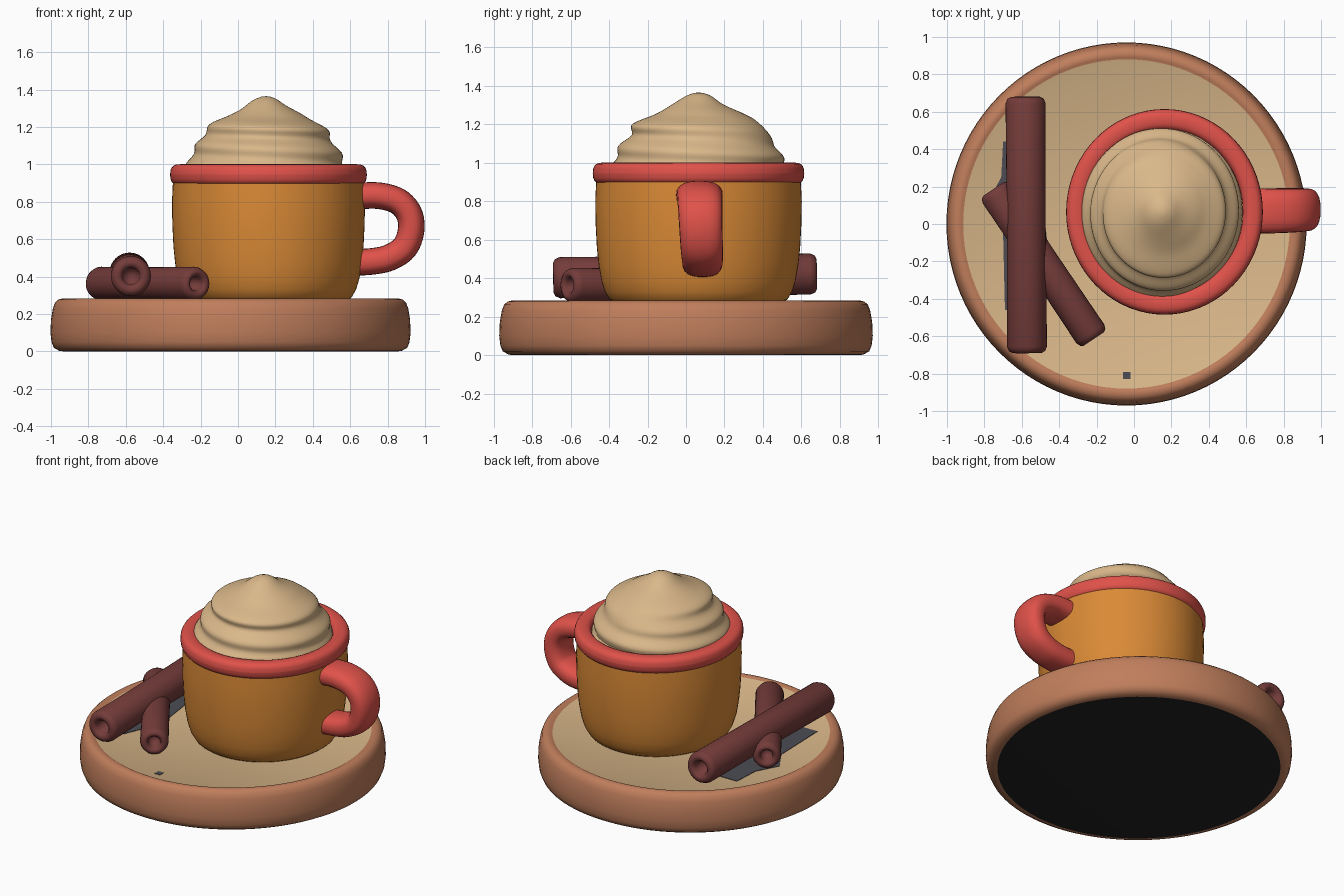
import bpy, math
from mathutils import Vector

if "Cube" in bpy.data.objects:
    bpy.data.objects.remove(bpy.data.objects["Cube"])


def material(name, r, g, b):
    def lin(c):
        c /= 255
        return c / 12.92 if c <= 0.04045 else ((c + 0.055) / 1.055) ** 2.4
    m = bpy.data.materials.new(name)
    m.diffuse_color = (lin(r), lin(g), lin(b), 1)
    m.use_nodes = True
    m.node_tree.nodes["Principled BSDF"].inputs["Base Color"].default_value = m.diffuse_color
    return m


TERRA = material("terracotta", 192, 126, 92)
TAN = material("cream_tan", 218, 184, 138)
ORANGE = material("orange_glaze", 218, 138, 54)
RED = material("coral_red", 224, 82, 74)
BROWN = material("cinnamon_brown", 116, 60, 58)
DARK = material("underside_black", 34, 34, 36)
GREY = material("slate_grey", 76, 76, 84)


def build(name, verts, faces, mats, idx=None, angle=50):
    me = bpy.data.meshes.new(name)
    me.from_pydata(verts, [], faces)
    for m in mats:
        me.materials.append(m)
    me.shade_smooth()
    if idx:
        me.polygons.foreach_set("material_index", idx)
    me.set_sharp_from_angle(angle=math.radians(angle))
    ob = bpy.data.objects.new(name, me)
    bpy.context.collection.objects.link(ob)
    return ob


def lathe(name, profile, mats, center=(0, 0, 0), sy=1.0, n=72, rule=None, wobble=None, angle=50):
    """Revolve (radius, height) points about z; ends with radius 0 become poles."""
    verts, rings = [], []
    for r, z in profile:
        if r == 0:
            rings.append([len(verts)] * n)
            verts.append((0, 0, z))
        else:
            rings.append(list(range(len(verts), len(verts) + n)))
            for k in range(n):
                t = 2 * math.pi * k / n
                q = r + (wobble(t, r, z) if wobble else 0)
                verts.append((q * math.cos(t), q * sy * math.sin(t), z))
    faces, idx = [], []
    for i in range(len(rings) - 1):
        a, b = rings[i], rings[i + 1]
        for k in range(n):
            j = (k + 1) % n
            f = list(dict.fromkeys((a[k], a[j], b[j], b[k])))
            faces.append(f)
            idx.append(rule(i) if rule else 0)
    ob = build(name, verts, faces, mats, idx, angle)
    ob.location = center
    return ob


def smooth_path(pts, steps=8):
    """Catmull-Rom interpolation through the points."""
    p = [Vector(q) for q in pts]
    p = [2 * p[0] - p[1]] + p + [2 * p[-1] - p[-2]]
    out = []
    for i in range(1, len(p) - 2):
        a, b, c, d = p[i - 1:i + 3]
        for s in range(steps):
            t = s / steps
            out.append(0.5 * (2 * b + (c - a) * t + (2 * a - 5 * b + 4 * c - d) * t * t
                              + (3 * b - a - 3 * c + d) * t ** 3))
    return out + [p[-2]]


# Saucer: dark underside, terracotta edge, tan top
saucer = [(0, 0), (0.89, 0), (0.915, 0.003), (0.945, 0.02), (0.957, 0.05), (0.963, 0.10),
          (0.96, 0.17), (0.95, 0.23), (0.938, 0.262), (0.92, 0.278), (0.90, 0.283),
          (0.885, 0.281), (0.873, 0.275), (0, 0.275)]
lathe("saucer", saucer, [TERRA, TAN, DARK], (-0.04, 0, 0), 1.008, 96,
      lambda i: 2 if i == 0 else (1 if i == len(saucer) - 2 else 0))

# Mug body and rolled rim
MUG = (0.163, 0.065, 0)
lathe("mug_body", [(0, 0.272), (0.42, 0.272), (0.445, 0.29), (0.468, 0.33), (0.486, 0.39),
                   (0.499, 0.47), (0.508, 0.56), (0.514, 0.68), (0.516, 0.80), (0.51, 0.93)],
      [ORANGE], MUG, 1.04)
rim = []
for k in range(21):
    t = 2 * math.pi * k / 20
    c, s = math.cos(t), math.sin(t)
    rim.append((0.472 + 0.054 * math.copysign(abs(c) ** 0.75, c),
                0.945 + 0.056 * math.copysign(abs(s) ** 0.75, s)))
lathe("mug_rim", rim, [RED], MUG, 1.045)

# Whipped cream mound with a gentle swirl
cream = smooth_path([(0.43, 0.95, 0), (0.418, 1.0, 0), (0.40, 1.05, 0), (0.375, 1.10, 0),
                     (0.338, 1.145, 0), (0.322, 1.19, 0), (0.285, 1.22, 0), (0.22, 1.252, 0),
                     (0.13, 1.30, 0), (0.065, 1.345, 0), (0.025, 1.362, 0)], 4)
lathe("whipped_cream", [(p.x, p.y) for p in cream] + [(0, 1.365)], [TAN],
      (0.15, 0.065, 0), 1.06,
      wobble=lambda t, r, z: 0.011 * min(1, r / 0.3) * math.sin(t + 55 * z) * (z > 0.98))

# Handle: oval section swept along a C-shaped path
path = smooth_path([(0.62, 0.07, 0.83), (0.75, 0.07, 0.833), (0.855, 0.072, 0.803),
                    (0.915, 0.075, 0.735), (0.925, 0.078, 0.645), (0.89, 0.082, 0.555),
                    (0.81, 0.085, 0.502), (0.72, 0.085, 0.482), (0.61, 0.085, 0.475)], 6)
verts, faces, N = [], [], 24
for i, p in enumerate(path):
    tan = (path[min(i + 1, len(path) - 1)] - path[max(i - 1, 0)]).normalized()
    side = Vector((0, 1, 0))
    norm = tan.cross(side).normalized()
    w = 0.122 - 0.02 * i / len(path)
    for k in range(N):
        t = 2 * math.pi * k / N
        c, s = math.cos(t), math.sin(t)
        verts.append(p + side * w * math.copysign(abs(c) ** 0.8, c)
                     + norm * 0.071 * math.copysign(abs(s) ** 0.8, s))
for i in range(len(path) - 1):
    for k in range(N):
        j = (k + 1) % N
        faces.append((i * N + k, (i + 1) * N + k, (i + 1) * N + j, i * N + j))
build("mug_handle", verts, faces, [RED])


# Cinnamon sticks: rounded rods with hollow ends
def stick(name, a, b, r):
    a, b = Vector(a), Vector(b)
    h = (b - a).length / 2
    end = [(0, h - 0.09), (0.36 * r, h - 0.08), (0.42 * r, h - 0.02), (0.55 * r, h - 0.003),
           (0.72 * r, h), (0.9 * r, h - 0.01), (r, h - 0.035)]
    prof = [(q, -z) for q, z in end] + [(0.97 * r, 0)] + end[::-1]
    ob = lathe(name, prof, [BROWN], (a + b) / 2, n=32, angle=80)
    ob.rotation_euler = (b - a).to_track_quat('Z', 'Y').to_euler()


stick("cinnamon_stick_upper", (-0.572, -0.69, 0.402), (-0.58, 0.68, 0.422), 0.107)
stick("cinnamon_stick_lower", (-0.215, -0.615, 0.363), (-0.752, 0.187, 0.363), 0.09)


# Thin grey patches on the saucer top
def patch(name, pts):
    z0, z1, n = 0.272, 0.278, len(pts)
    v = [(x, y, z0) for x, y in pts] + [(x, y, z1) for x, y in pts]
    f = [tuple(range(n))[::-1], tuple(range(n, 2 * n))]
    f += [(i, (i + 1) % n, n + (i + 1) % n, n + i) for i in range(n)]
    build(name, v, f, [GREY])


patch("grey_patch_under_sticks", [(-0.69, -0.46), (-0.56, -0.46), (-0.45, -0.2), (-0.5, 0.2),
                                  (-0.56, 0.44), (-0.70, 0.44), (-0.71, 0.25), (-0.79, 0.10),
                                  (-0.70, -0.05)])
patch("grey_speck", [(-0.06, -0.83), (-0.02, -0.83), (-0.02, -0.79), (-0.06, -0.79)])
